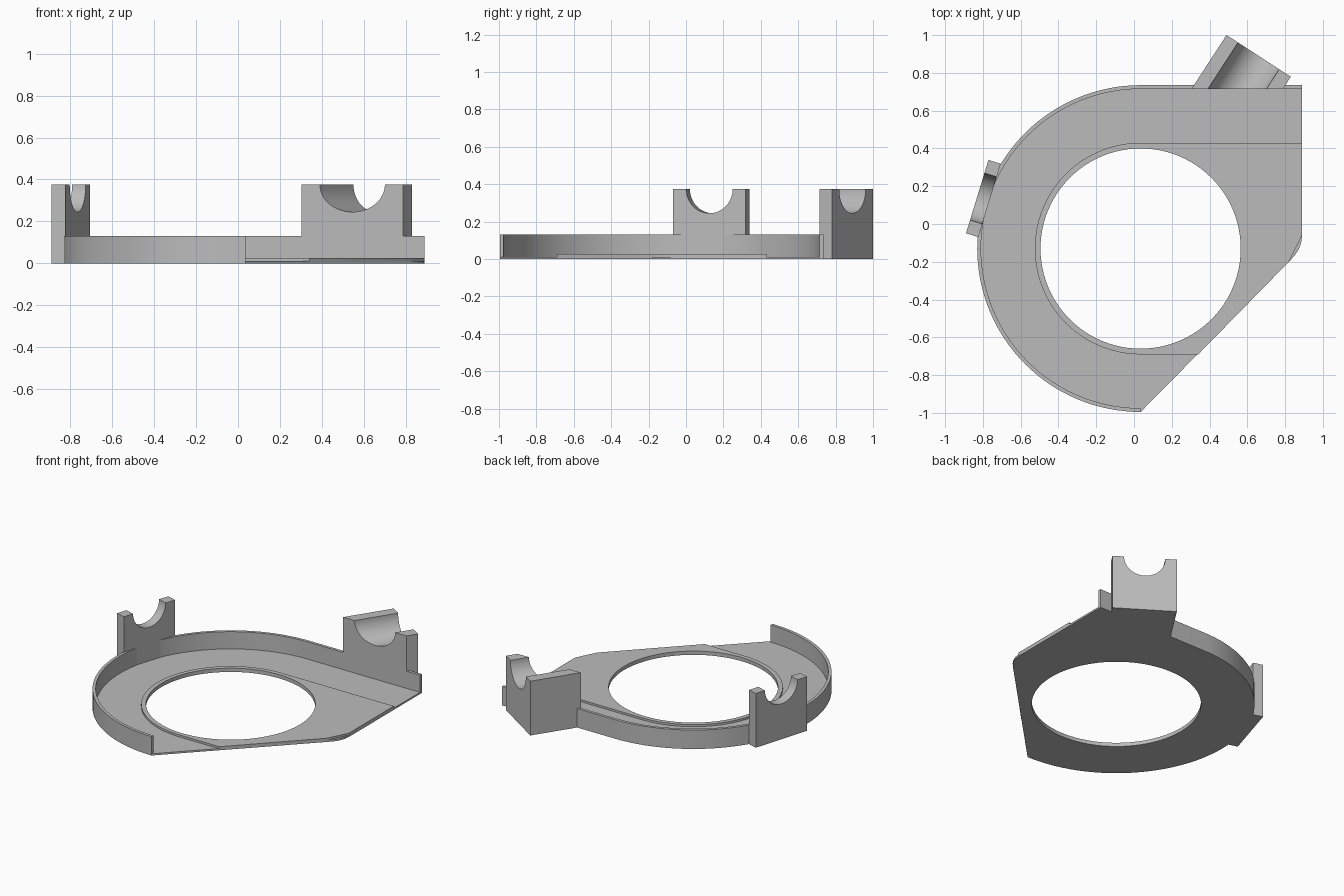
import bpy, bmesh
from math import sin, cos, pi, radians
from mathutils import Matrix

cube = bpy.data.objects.get("Cube")
if cube:
    bpy.data.objects.remove(cube, do_unlink=True)

# Single plain grey material
grey = bpy.data.materials.new("plain grey")
grey.use_nodes = True
color = (0.5, 0.5, 0.5, 1)
grey.diffuse_color = color
grey.node_tree.nodes["Principled BSDF"].inputs["Base Color"].default_value = color

CX, CY = 0.035, -0.13      # centre of the round opening
RIGHT, CORNER = 0.89, 0.82
BASE_Z, STEP_Z, RIM_Z, MOUNT_Z = 0.012, 0.026, 0.131, 0.375
OUTER, INNER, STEP, HOLE = 0.865, 0.845, 0.56, 0.53


def arc(r, start, end, n=64, cx=CX, cy=CY):
    angles = [radians(start + (end - start) * i / n) for i in range(n + 1)]
    return [(cx + r * cos(a), cy + r * sin(a)) for a in angles]


def prism(name, loops, z0, z1, matrix=Matrix(), cut_y=None):
    """Extrude closed outlines (the first outer, the others holes)."""
    bm = bmesh.new()
    caps = ([], [])
    for loop in loops:
        rings = [[bm.verts.new((x, y, z)) for x, y in loop] for z in (z0, z1)]
        low, high = rings
        for i in range(len(loop)):
            j = (i + 1) % len(loop)
            bm.faces.new((low[i], low[j], high[j], high[i]))
            for cap, ring in zip(caps, rings):
                cap.append(bm.edges.get((ring[i], ring[j])))
    for cap in caps:
        bmesh.ops.triangle_fill(bm, edges=cap, use_beauty=True)
    bm.transform(matrix)
    if cut_y is not None:
        geom = bm.verts[:] + bm.edges[:] + bm.faces[:]
        cut = bmesh.ops.bisect_plane(bm, geom=geom, plane_co=(0, cut_y, 0),
                                     plane_no=(0, 1, 0), clear_inner=True)
        edges = [e for e in cut["geom_cut"] if isinstance(e, bmesh.types.BMEdge)]
        bmesh.ops.triangle_fill(bm, edges=edges, use_beauty=True)
    bmesh.ops.recalc_face_normals(bm, faces=bm.faces[:])
    mesh = bpy.data.meshes.new(name)
    bm.to_mesh(mesh)
    bm.free()
    mesh.materials.append(grey)
    obj = bpy.data.objects.new(name, mesh)
    bpy.context.collection.objects.link(obj)
    bpy.ops.object.select_all(action="DESELECT")
    obj.select_set(True)
    bpy.context.view_layer.objects.active = obj
    bpy.ops.object.shade_smooth_by_angle(angle=radians(30))
    return obj


hole = arc(HOLE, 0, 360, 96)[:-1]

# Thin base plate with a rounded right corner and a diagonal front edge
rounded = [(CORNER, -0.2), (0.85, -0.168), (0.872, -0.135), (0.885, -0.1), (RIGHT, -0.06)]
outline = arc(OUTER, 90, 270) + rounded + [(RIGHT, CY + OUTER)]
prism("base_plate", [outline, hole], 0, BASE_Z)

# Raised step around the opening, running out to the right side
diagonal_x = CX + OUTER - STEP
step = arc(STEP, 90, 270) + [(diagonal_x, CY - STEP), (CORNER, -0.2),
                             (RIGHT, -0.06), (RIGHT, CY + STEP)]
prism("raised_step", [step, hole], BASE_Z, STEP_Z)

# Upright rim following the round side and the back
rim = ([(RIGHT, CY + OUTER)] + arc(OUTER, 90, 270)
       + arc(INNER, 270, 90) + [(RIGHT, CY + INNER)])
prism("rim_wall", [rim], 0, RIM_Z)

# Mounting blocks with a half-round cradle in the top
HALF, CRADLE = 0.203, 0.13
profile = ([(-HALF, 0), (HALF, 0), (HALF, MOUNT_Z)]
           + arc(CRADLE, 0, -180, 32, 0, MOUNT_Z) + [(-HALF, MOUNT_Z)])


def mount(name, x, y, angle, depth, cut_y=None):
    a = radians(angle)
    place = Matrix(((-sin(a), 0, cos(a), x), (cos(a), 0, sin(a), y),
                    (0, 1, 0, 0), (0, 0, 0, 1)))
    prism(name, [profile], -depth, 0, place, cut_y)


mount("side_cradle", -0.83, 0.145, 163, 0.068)
mount("back_cradle", 0.66, 0.89, 57, 0.5, CY + INNER - 0.001)
